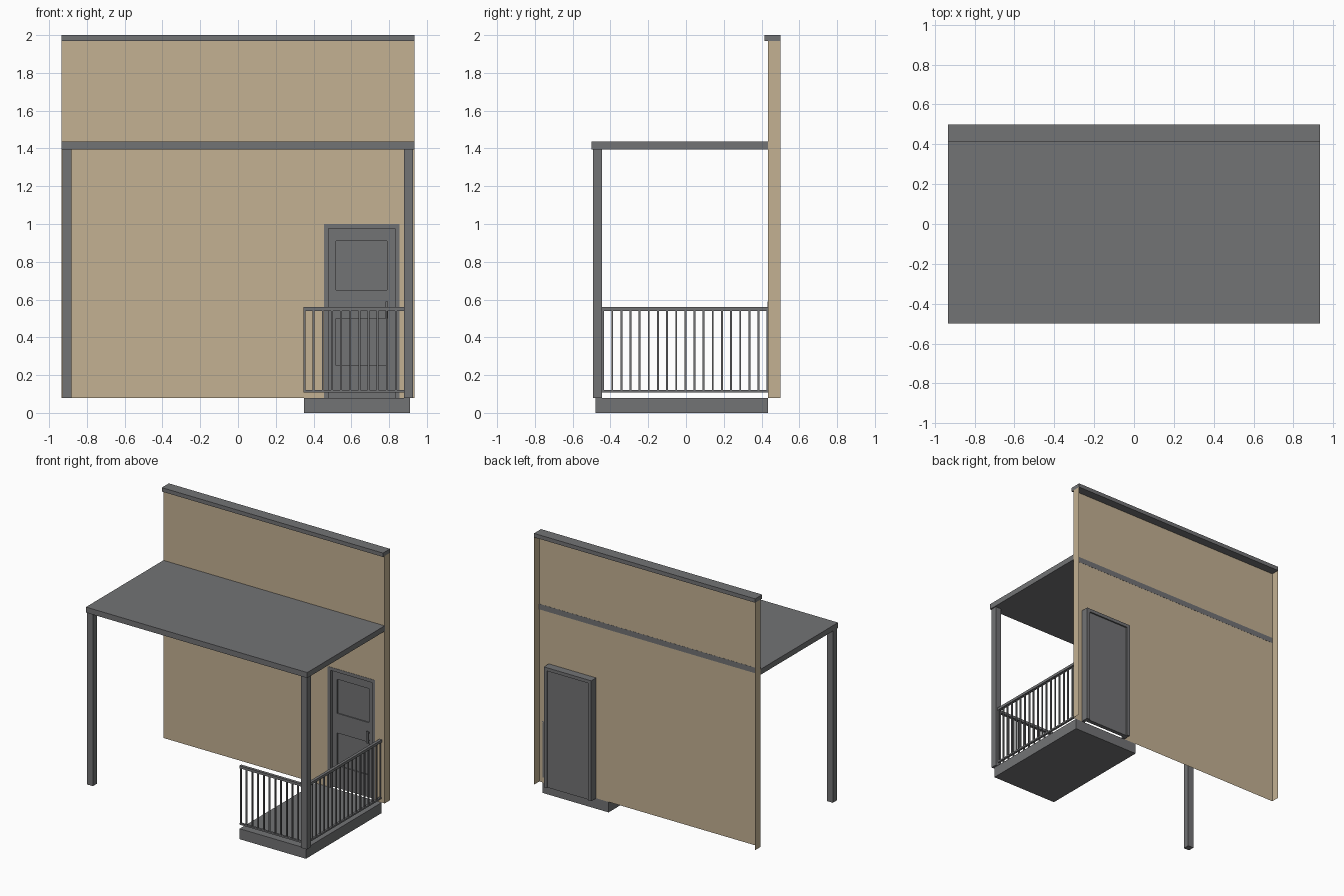
import bpy
import bmesh

if "Cube" in bpy.data.objects:
    bpy.data.objects.remove(bpy.data.objects["Cube"])


def make_material(name, rgb):
    mat = bpy.data.materials.new(name)
    mat.use_nodes = True
    mat.diffuse_color = (*rgb, 1)
    mat.node_tree.nodes["Principled BSDF"].inputs["Base Color"].default_value = (*rgb, 1)
    return mat


GREY = make_material("slate grey", (0.17, 0.172, 0.178))
TAN = make_material("sand tan", (0.55, 0.44, 0.29))


def finish(name, bm, mat):
    mesh = bpy.data.meshes.new(name)
    bm.to_mesh(mesh)
    bm.free()
    mesh.materials.append(mat)
    obj = bpy.data.objects.new(name, mesh)
    bpy.context.collection.objects.link(obj)
    return obj


def add_box(bm, xs, ys, zs):
    """Add a box spanning the three (low, high) ranges."""
    verts = bmesh.ops.create_cube(bm, size=1)["verts"]
    for v in verts:
        v.co = [r[0] if c < 0 else r[1] for c, r in zip(v.co, (xs, ys, zs))]


def boxes(name, mat, *spans):
    bm = bmesh.new()
    for span in spans:
        add_box(bm, *span)
    return finish(name, bm, mat)


HALF = 0.935               # half width of wall and roof
WALL, BACK = 0.435, 0.5    # wall front plane and rear edge of its returns
FLOOR, TOP = 0.08, 1.97
DOOR_L, DOOR_R, DOOR_TOP = 0.455, 0.855, 1.0
JAMB = 0.025

# Wall: an open-backed sheet with side returns and a doorway
bm = bmesh.new()


def add_sheet(a, b, low, high):
    corners = [(*a, low), (*b, low), (*b, high), (*a, high)]
    bm.faces.new([bm.verts.new(c) for c in corners])


add_sheet((-HALF, BACK), (-HALF, WALL), FLOOR, TOP)
add_sheet((-HALF, WALL), (DOOR_L, WALL), FLOOR, TOP)
add_sheet((DOOR_L, WALL), (DOOR_R, WALL), DOOR_TOP, TOP)
add_sheet((DOOR_R, WALL), (HALF, WALL), FLOOR, TOP)
add_sheet((HALF, WALL), (HALF, BACK), FLOOR, TOP)
bmesh.ops.remove_doubles(bm, verts=bm.verts, dist=0.0001)
finish("wall", bm, TAN)

# Wall cap, porch roof and landing
boxes("wall_cap", GREY, ((-HALF, HALF), (0.415, BACK), (TOP, 2.0)))
boxes("porch_roof", GREY, ((-HALF, HALF), (-0.5, WALL + 0.001), (1.395, 1.437)))
boxes("landing", GREY, ((0.35, 0.91), (-0.48, WALL), (0, FLOOR)))

# Roof posts
for name, x in (("right_post", -0.93), ("left_post", 0.878)):
    boxes(name, GREY, ((x, x + 0.048), (-0.492, -0.444), (FLOOR, 1.395)))

# Door frame
frame_y = (WALL - 0.002, 0.495)
boxes("door_frame", GREY,
      ((DOOR_L, DOOR_L + JAMB), frame_y, (FLOOR, DOOR_TOP)),
      ((DOOR_R - JAMB, DOOR_R), frame_y, (FLOOR, DOOR_TOP)),
      ((DOOR_L + JAMB, DOOR_R - JAMB), frame_y, (DOOR_TOP - JAMB, DOOR_TOP)))

# Door leaf with two sunken panels, made of a core with stiles and rails
left, right, head = DOOR_L + JAMB, DOOR_R - JAMB, DOOR_TOP - JAMB
face = (0.454, 0.462)
panel_l, panel_r = 0.52, 0.79
boxes("door_leaf", GREY,
      ((left, right), (0.462, 0.484), (FLOOR, head)),
      ((left, panel_l), face, (FLOOR, head)),
      ((panel_r, right), face, (FLOOR, head)),
      *[((panel_l, panel_r), face, z)
        for z in ((FLOOR, 0.25), (0.5, 0.65), (0.91, head))])

# Pull handle on two stubs
boxes("door_handle", GREY,
      ((0.78, 0.795), (0.432, 0.442), (0.5, 0.59)),
      ((0.783, 0.792), (0.442, face[0]), (0.51, 0.52)),
      ((0.783, 0.792), (0.442, face[0]), (0.57, 0.58)))


# Railings: top rail, bottom rail and evenly spaced balusters
def railing(name, start, end, across, axis):
    def span(low, high, half, z):
        along, side = (low, high), (across - half, across + half)
        return (along, side, z) if axis == "x" else (side, along, z)

    bm = bmesh.new()
    add_box(bm, *span(start, end, 0.011, (0.54, 0.56)))
    add_box(bm, *span(start, end, 0.008, (0.108, 0.12)))
    step = 0.0484
    for i in range(int((end - start) / step) + 1):
        p = start + 0.005 + i * step
        add_box(bm, *span(p - 0.005, p + 0.005, 0.005, (0.12, 0.54)))
    finish(name, bm, GREY)


railing("front_railing", 0.347, 0.878, -0.467, "x")
railing("side_railing", -0.444, WALL, 0.9, "y")
